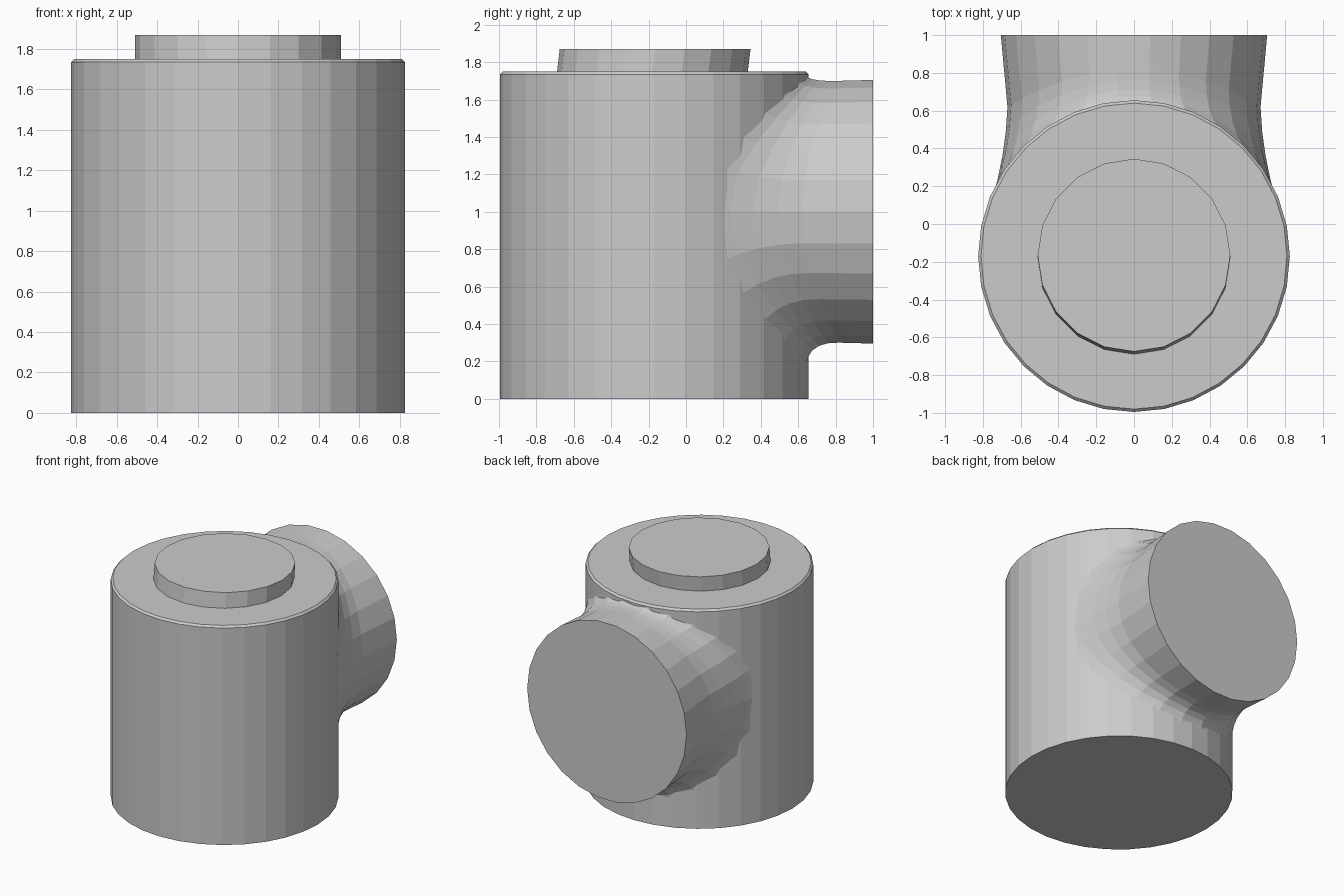
import bpy
import bmesh
from math import sin, cos, tau, sqrt, copysign
from mathutils import Vector

if "Cube" in bpy.data.objects:
    bpy.data.objects.remove(bpy.data.objects["Cube"], do_unlink=True)

AXIS_Y = -0.17     # centre line of the upright body
RADIUS = 0.825
PIPE_Z = 1.0       # centre height of the side outlet


def loft(name, rings):
    """Skin a list of equal-length point rings and cap both ends."""
    bm = bmesh.new()
    loops = [[bm.verts.new(p) for p in ring] for ring in rings]
    count = len(loops[0])
    for a, b in zip(loops, loops[1:]):
        for i in range(count):
            j = (i + 1) % count
            bm.faces.new((a[i], a[j], b[j], b[i]))
    bm.faces.new(loops[0])
    bm.faces.new(loops[-1])
    bmesh.ops.recalc_face_normals(bm, faces=bm.faces)
    mesh = bpy.data.meshes.new(name)
    bm.to_mesh(mesh)
    bm.free()
    obj = bpy.data.objects.new(name, mesh)
    bpy.context.collection.objects.link(obj)
    return obj


def disc_ring(radius, z, sides, y=AXIS_Y):
    return [(radius * sin(tau * i / sides), y + radius * cos(tau * i / sides), z)
            for i in range(sides)]


def wall_y(x, radius):
    """Back surface of the body at a given x."""
    return AXIS_Y + sqrt(max(radius ** 2 - x ** 2, 0))


def outlet_stations(angle):
    """Points from inside the body, along the fillet, to the outlet mouth."""
    c, s = cos(angle), sin(angle)
    reach = 0.735 if s > 0 else 0.83
    x = 0.805 * c
    foot = Vector((x, wall_y(x, 0.817), PIPE_Z + reach * copysign(abs(s) ** 0.65, s)))
    x = 0.68 * c
    corner = Vector((x, wall_y(x, RADIUS), PIPE_Z + 0.7 * s))
    neck = Vector((0.67 * c, 0.62 + 0.2 * s * s, PIPE_Z + 0.705 * s))
    mouth = Vector((0.705 * c, 1.0, PIPE_Z + 0.71 * s))
    points = [Vector((0.3 * c, 0, PIPE_Z + 0.3 * s))]
    steps = 5
    for k in range(steps + 1):
        t = k / steps
        points.append(foot * (1 - t) ** 2 + corner * 2 * t * (1 - t) + neck * t * t)
    points.append(mouth)
    return points


# Upright body with a narrow chamfer around the top
body = loft("body", [disc_ring(r, z, 32) for r, z in
                     ((RADIUS, 0), (RADIUS, 1.735), (0.81, 1.75))])

# Side outlet blended into the back of the body
SIDES = 26
columns = [outlet_stations(tau * i / SIDES) for i in range(SIDES)]
outlet = loft("outlet", list(zip(*columns)))

union = body.modifiers.new("join_outlet", "BOOLEAN")
union.operation = "UNION"
union.solver = "EXACT"
union.object = outlet
bpy.context.view_layer.objects.active = body
bpy.ops.object.modifier_apply(modifier=union.name)
bpy.data.objects.remove(outlet, do_unlink=True)

# Raised lid, leaning very slightly towards the back
loft("lid", [disc_ring(0.51, 1.745, 20, AXIS_Y - 0.01),
             disc_ring(0.51, 1.87, 20, AXIS_Y + 0.005)])
